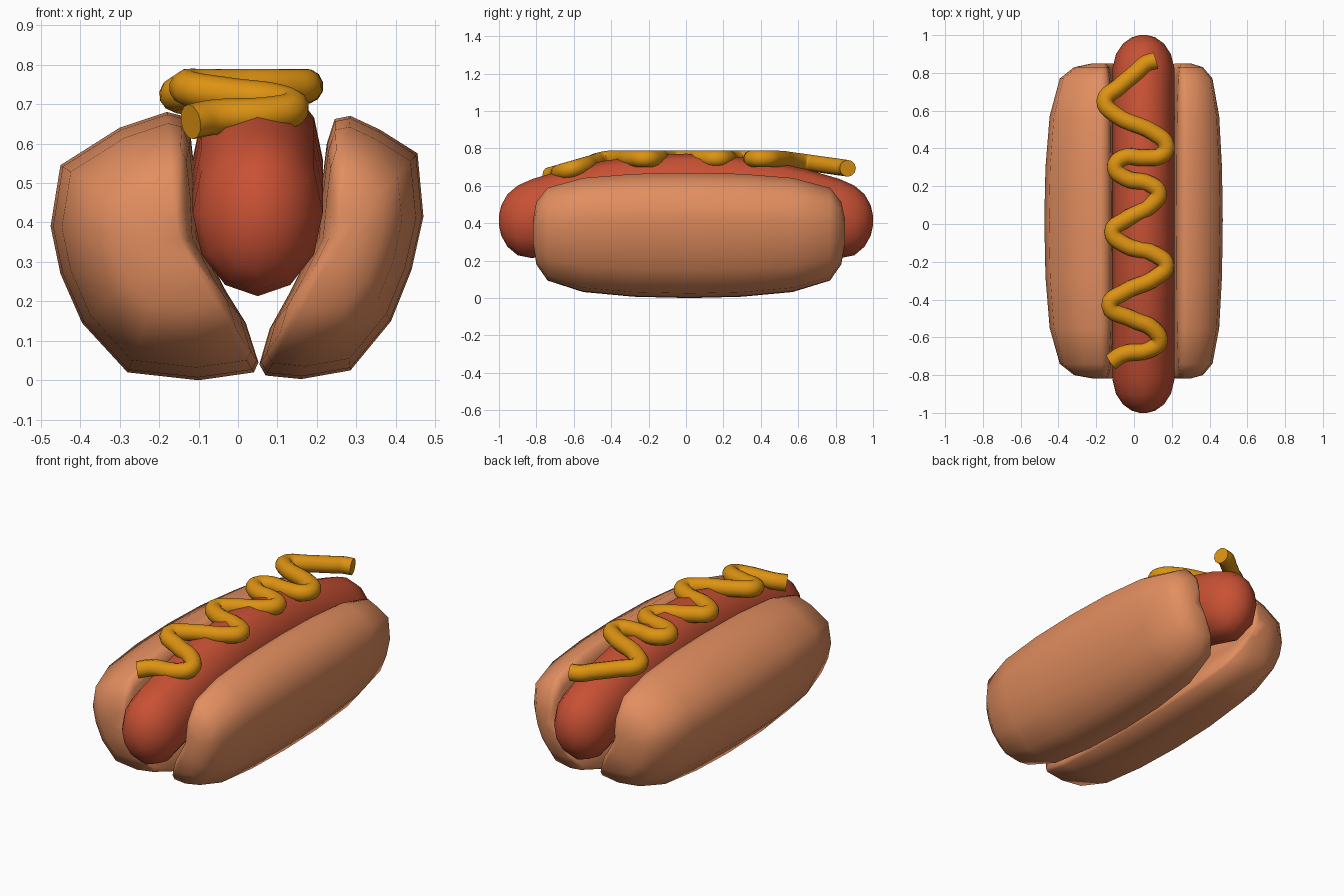
import bpy, bmesh, math

if "Cube" in bpy.data.objects:
    bpy.data.objects.remove(bpy.data.objects["Cube"])


def material(name, rgb):
    m = bpy.data.materials.new(name)
    m.diffuse_color = (*rgb, 1)
    m.use_nodes = True
    m.node_tree.nodes["Principled BSDF"].inputs["Base Color"].default_value = m.diffuse_color
    return m


BREAD = material("toasted bread", (0.76, 0.27, 0.115))
MEAT = material("sausage red", (0.58, 0.082, 0.034))
YELLOW = material("mustard yellow", (0.72, 0.29, 0.006))


def smooth(ob, degrees):
    bpy.ops.object.select_all(action='DESELECT')
    ob.select_set(True)
    bpy.context.view_layer.objects.active = ob
    bpy.ops.object.shade_smooth_by_angle(angle=math.radians(degrees))


def loft(name, rings, mat):
    """Skin a list of closed rings and cap both ends."""
    bm = bmesh.new()
    rows = [[bm.verts.new(p) for p in ring] for ring in rings]
    n = len(rows[0])
    for a, b in zip(rows, rows[1:]):
        for i in range(n):
            j = (i + 1) % n
            bm.faces.new((a[i], a[j], b[j], b[i]))
    bm.faces.new(rows[0])
    bm.faces.new(rows[-1])
    bmesh.ops.recalc_face_normals(bm, faces=bm.faces)
    me = bpy.data.meshes.new(name)
    bm.to_mesh(me)
    bm.free()
    me.materials.append(mat)
    ob = bpy.data.objects.new(name, me)
    bpy.context.collection.objects.link(ob)
    smooth(ob, 75)
    return ob


# Bun halves: cross-section (x, z) shrinking towards an anchor at both ends
STATIONS = [(-0.817, 0.2), (-0.80, 0.5), (-0.74, 0.74), (-0.55, 0.91), (-0.28, 0.98),
            (0.02, 1), (0.30, 0.98), (0.57, 0.91), (0.77, 0.74), (0.83, 0.5), (0.85, 0.2)]


def bun(name, profile, ax, az):
    rings = [[(ax + (x - ax) * s, y, az + (z - az) * s) for x, z in profile]
             for y, s in STATIONS]
    loft(name, rings, BREAD)


bun("left_bun", [(-0.475, 0.39), (-0.45, 0.545), (-0.30, 0.64), (-0.18, 0.68),
                 (-0.14, 0.67), (-0.12, 0.62), (-0.107, 0.5), (-0.10, 0.36),
                 (-0.03, 0.225), (0.02, 0.145), (0.052, 0.045), (0.04, 0.02),
                 (-0.10, 0.0), (-0.28, 0.02), (-0.395, 0.145), (-0.45, 0.27)], -0.16, 0.36)
bun("right_bun", [(0.47, 0.415), (0.455, 0.575), (0.36, 0.635), (0.285, 0.67),
                  (0.245, 0.662), (0.225, 0.6), (0.213, 0.5), (0.20, 0.36),
                  (0.13, 0.22), (0.08, 0.13), (0.054, 0.04), (0.07, 0.012),
                  (0.16, 0.003), (0.285, 0.025), (0.388, 0.15), (0.44, 0.28)], 0.26, 0.36)

# Sausage: oval rings along an arched centre line with rounded ends
half = [(0, 1), (0.22, 1), (0.44, 1), (0.64, 1), (0.82, 1),
        (0.90, 0.88), (0.955, 0.66), (0.988, 0.38), (1.0, 0.12)]
spine = [(-y, s) for y, s in reversed(half[1:])] + half
rings = []
for y, s in spine:
    zc = 0.56 - 0.145 * min(1, abs(y) / 0.85) ** 2
    rings.append([(0.05 + 0.165 * s * math.cos(k * math.pi / 6), y,
                   zc + 0.212 * s * math.sin(k * math.pi / 6)) for k in range(12)])
loft("sausage", rings, MEAT)

# Mustard: round tube along a zigzag path, dropping at both ends
path = [(-.12, -.73), (-.06, -.69), (.08, -.665), (.135, -.62), (.10, -.555),
        (-.02, -.50), (-.13, -.43), (-.05, -.36), (.12, -.28), (.17, -.22),
        (.11, -.16), (-.05, -.11), (-.115, -.04), (-.05, .02), (.09, .10),
        (.13, .165), (.085, .21), (-.05, .245), (-.10, .30), (-.06, .35),
        (.06, .35), (.155, .37), (.17, .42), (.11, .48), (-.10, .58),
        (-.155, .65), (-.08, .725), (.02, .81), (.065, .85), (.115, .865)]


def drip_height(y):
    if y < -0.42:
        return 0.745 - 0.29 * (-0.42 - y)
    if y > 0.5:
        return 0.745 - 0.14 * (y - 0.5)
    return 0.745


cu = bpy.data.curves.new("mustard", 'CURVE')
cu.dimensions = '3D'
cu.bevel_depth = 0.045
cu.bevel_resolution = 4
cu.resolution_u = 5
cu.use_fill_caps = True
sp = cu.splines.new('BEZIER')
sp.bezier_points.add(len(path) - 1)
for bp, (x, y) in zip(sp.bezier_points, path):
    bp.co = (x, y, drip_height(y))
    bp.handle_left_type = bp.handle_right_type = 'AUTO'
cu.materials.append(YELLOW)
mustard = bpy.data.objects.new("mustard", cu)
bpy.context.collection.objects.link(mustard)
bpy.ops.object.select_all(action='DESELECT')
mustard.select_set(True)
bpy.context.view_layer.objects.active = mustard
bpy.ops.object.convert(target='MESH')
smooth(bpy.context.view_layer.objects.active, 50)
